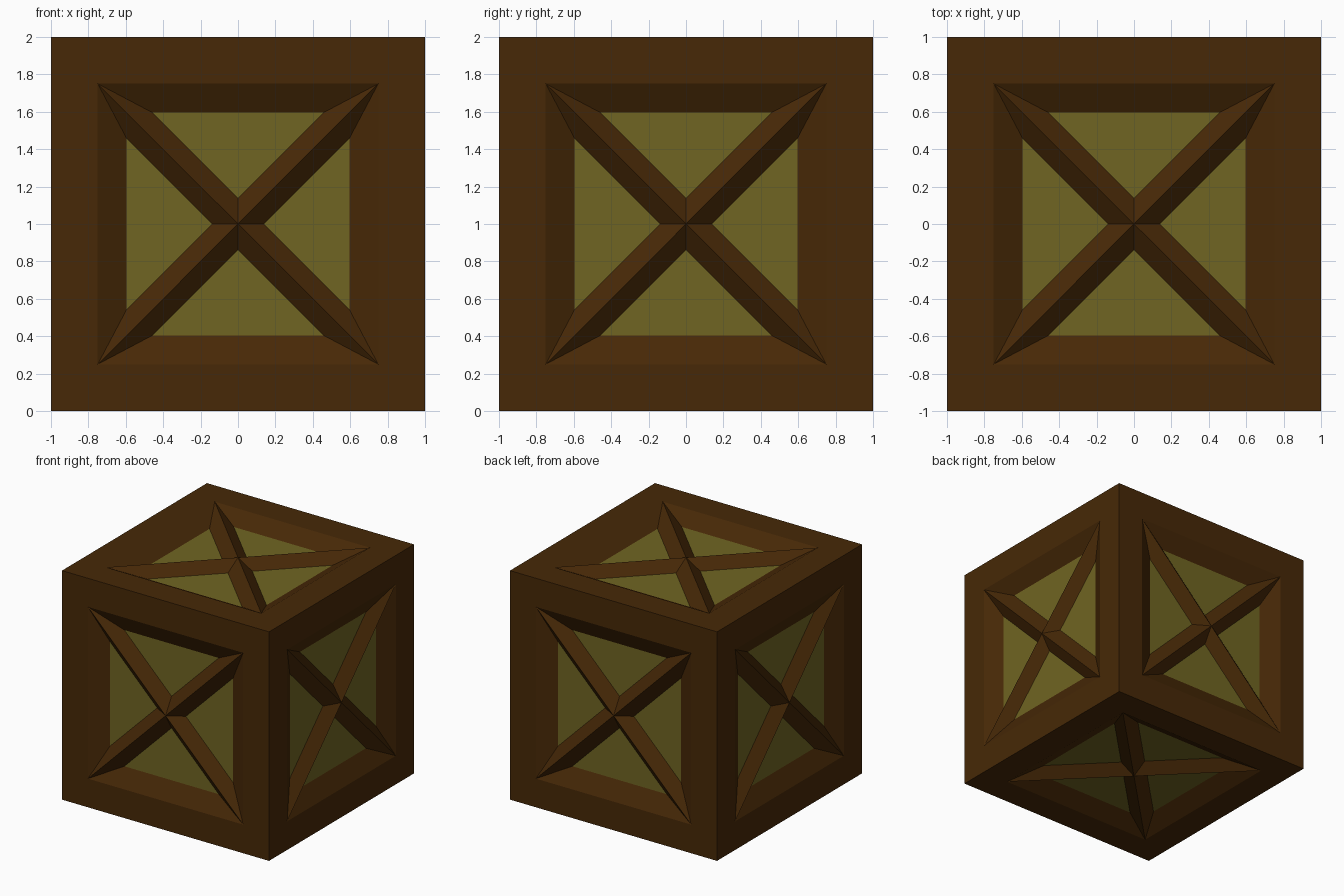
import bpy, bmesh, math
from mathutils import Matrix, Vector

if "Cube" in bpy.data.objects:
    bpy.data.objects.remove(bpy.data.objects["Cube"])

CENTRE = Vector((0, 0, 1))


def material(name, rgb):
    m = bpy.data.materials.new(name)
    m.diffuse_color = (*rgb, 1)
    m.use_nodes = True
    m.node_tree.nodes["Principled BSDF"].inputs["Base Color"].default_value = m.diffuse_color
    return m


def finish(name, bm, mat):
    bmesh.ops.translate(bm, verts=bm.verts, vec=CENTRE)
    me = bpy.data.meshes.new(name)
    bm.to_mesh(me)
    bm.free()
    me.materials.append(mat)
    ob = bpy.data.objects.new(name, me)
    bpy.context.collection.objects.link(ob)
    return ob


brown = material("dark brown wood", (0.063, 0.0215, 0.002))
olive = material("olive wood", (0.162, 0.130, 0.016))

SLOPE = 0.083 / 0.155   # depth per unit of the sloping frame edge
PANEL = 0.083           # depth of the panels below the frame

# Outer frame: cube with each side inset, then sloped inward and opened
bm = bmesh.new()
bmesh.ops.create_cube(bm, size=2)
sides = bm.faces[:]
bmesh.ops.inset_individual(bm, faces=sides, thickness=0.25, use_even_offset=True)
bmesh.ops.inset_individual(bm, faces=sides, thickness=0.165, depth=-0.165 * SLOPE,
                           use_even_offset=True)
bmesh.ops.delete(bm, geom=sides, context='FACES')
finish("frame", bm, brown)

# Panels: one inner box showing through the six openings
bm = bmesh.new()
bmesh.ops.create_cube(bm, size=2 * (1 - PANEL))
finish("panels", bm, olive)

# Cross braces: ridged bars along both diagonals of all six sides
side_turns = [Matrix.Rotation(math.radians(a), 4, 'X') for a in (0, 90, 180, 270)]
side_turns += [Matrix.Rotation(math.radians(a), 4, 'Y') for a in (90, 270)]
half_len = 0.75 * math.sqrt(2)
depth = 0.09
half_w = 0.098 * depth / PANEL
bm = bmesh.new()
for turn in side_turns:
    for angle in (45, 135):
        m = turn @ Matrix.Rotation(math.radians(angle), 4, 'Z')
        ends = []
        for x in (-half_len, half_len):
            profile = [(x, -half_w, 1 - depth), (x, half_w, 1 - depth), (x, 0, 1)]
            ends.append([bm.verts.new(m @ Vector(p)) for p in profile])
        a, b = ends
        bm.faces.new(a)
        bm.faces.new(b)
        for i in range(3):
            j = (i + 1) % 3
            bm.faces.new((a[i], a[j], b[j], b[i]))
bmesh.ops.recalc_face_normals(bm, faces=bm.faces)
finish("cross_braces", bm, brown)
